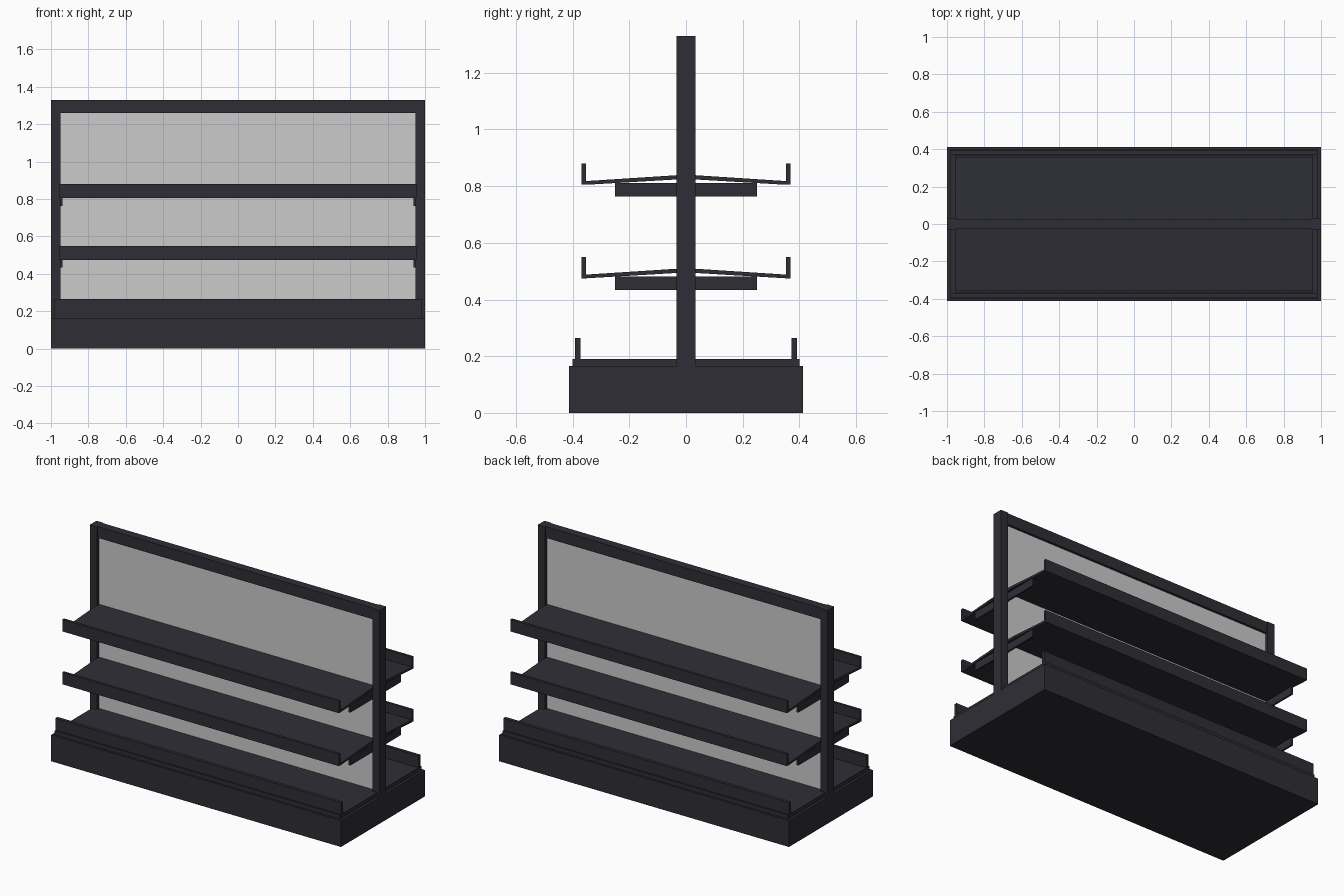
import bpy, bmesh

cube = bpy.data.objects.get("Cube")
if cube:
    bpy.data.objects.remove(cube, do_unlink=True)


def material(name, rgb):
    m = bpy.data.materials.new(name)
    m.use_nodes = True
    color = (*rgb, 1.0)
    m.diffuse_color = color
    m.node_tree.nodes["Principled BSDF"].inputs["Base Color"].default_value = color
    return m


DARK = material("charcoal metal", (0.027, 0.027, 0.036))
GREY = material("light grey panel", (0.6, 0.6, 0.6))


def extrude_x(name, profile, x0, x1, mat=DARK):
    """Extrude a (y, z) outline along x."""
    bm = bmesh.new()
    face = bm.faces.new([bm.verts.new((x0, y, z)) for y, z in profile])
    geom = bmesh.ops.extrude_face_region(bm, geom=[face])["geom"]
    verts = [g for g in geom if isinstance(g, bmesh.types.BMVert)]
    bmesh.ops.translate(bm, verts=verts, vec=(x1 - x0, 0, 0))
    bmesh.ops.recalc_face_normals(bm, faces=bm.faces)
    mesh = bpy.data.meshes.new(name)
    bm.to_mesh(mesh)
    bm.free()
    mesh.materials.append(mat)
    obj = bpy.data.objects.new(name, mesh)
    bpy.context.scene.collection.objects.link(obj)
    return obj


def box(name, x0, x1, y0, y1, z0, z1, mat=DARK):
    return extrude_x(name, [(y0, z0), (y1, z0), (y1, z1), (y0, z1)], x0, x1, mat)


# Plinth and upright frame with its infill panel
box("plinth", -1, 1, -0.413, 0.413, 0, 0.165)
box("top_rail", -0.95, 0.95, -0.027, 0.027, 1.26, 1.33)
box("back_panel", -0.95, 0.95, -0.012, 0.012, 0.165, 1.26, GREY)
for side, x0, x1 in (("right", -1, -0.95), ("left", 0.95, 1)):
    box(side + "_post", x0, x1, -0.033, 0.033, 0.165, 1.33)

for face, s in (("front", -1), ("back", 1)):
    # Bottom deck with raised lip
    box(face + "_deck", -0.985, 0.985, s * 0.012, s * 0.4, 0.165, 0.19)
    box(face + "_deck_lip", -0.985, 0.985, s * 0.372, s * 0.392, 0.19, 0.265)

    # Sloping shelves with upturned lips, on side brackets
    for level, z in (("lower", 0.475), ("upper", 0.805)):
        outline = [(0.012, 0.020), (0.35, 0), (0.368, 0), (0.368, 0.075),
                   (0.352, 0.075), (0.352, 0.013), (0.012, 0.035)]
        extrude_x(f"{face}_{level}_shelf", [(s * y, z + h) for y, h in outline],
                  -0.955, 0.955)
        for side, x in (("right", -0.945), ("left", 0.945)):
            box(f"{face}_{level}_{side}_bracket", x - 0.006, x + 0.006,
                s * 0.012, s * 0.25, z - 0.042, z + 0.006)
